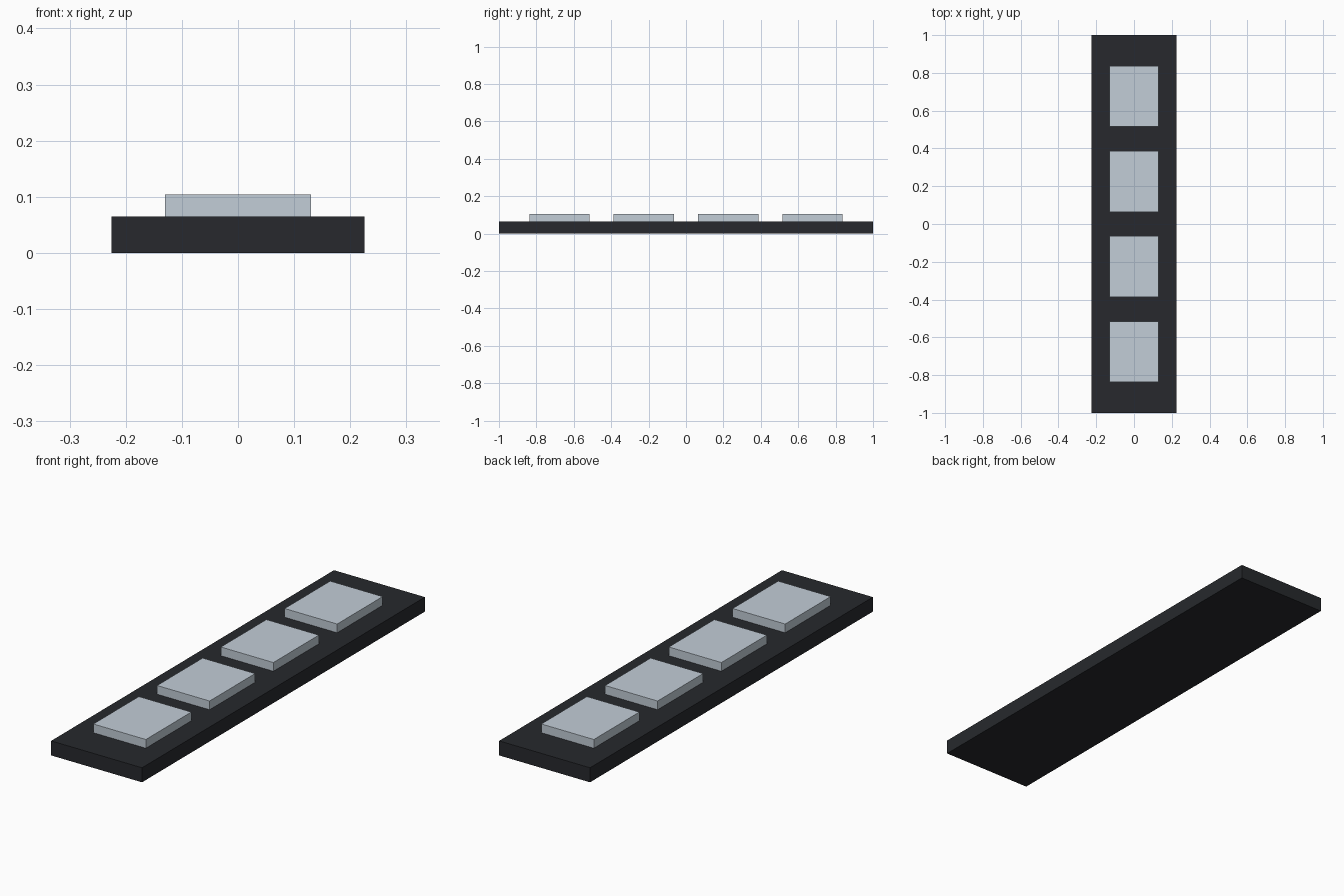
import bpy

if "Cube" in bpy.data.objects:
    bpy.data.objects.remove(bpy.data.objects["Cube"])


def material(name, color):
    m = bpy.data.materials.new(name)
    m.diffuse_color = (*color, 1)
    m.use_nodes = True
    m.node_tree.nodes["Principled BSDF"].inputs["Base Color"].default_value = m.diffuse_color
    return m


def box(name, size, y, z_bottom, mat):
    bpy.ops.mesh.primitive_cube_add(size=1, location=(0, y, z_bottom + size[2] / 2))
    ob = bpy.context.object
    ob.name = name
    ob.scale = size
    bpy.ops.object.transform_apply(location=False, rotation=False, scale=True)
    ob.data.materials.append(mat)
    return ob


dark = material("dark_plastic", (0.02, 0.022, 0.026))
pale = material("pale_panel", (0.54, 0.61, 0.68))

# Long flat base
BASE_H = 0.065
box("base_plate", (0.45, 2.0, BASE_H), 0, 0, dark)

# Row of four raised pads, evenly spaced
PITCH = 0.451
for i in range(4):
    box(f"pad_{i + 1}", (0.26, 0.322, 0.039), (i - 1.5) * PITCH, BASE_H, pale)
